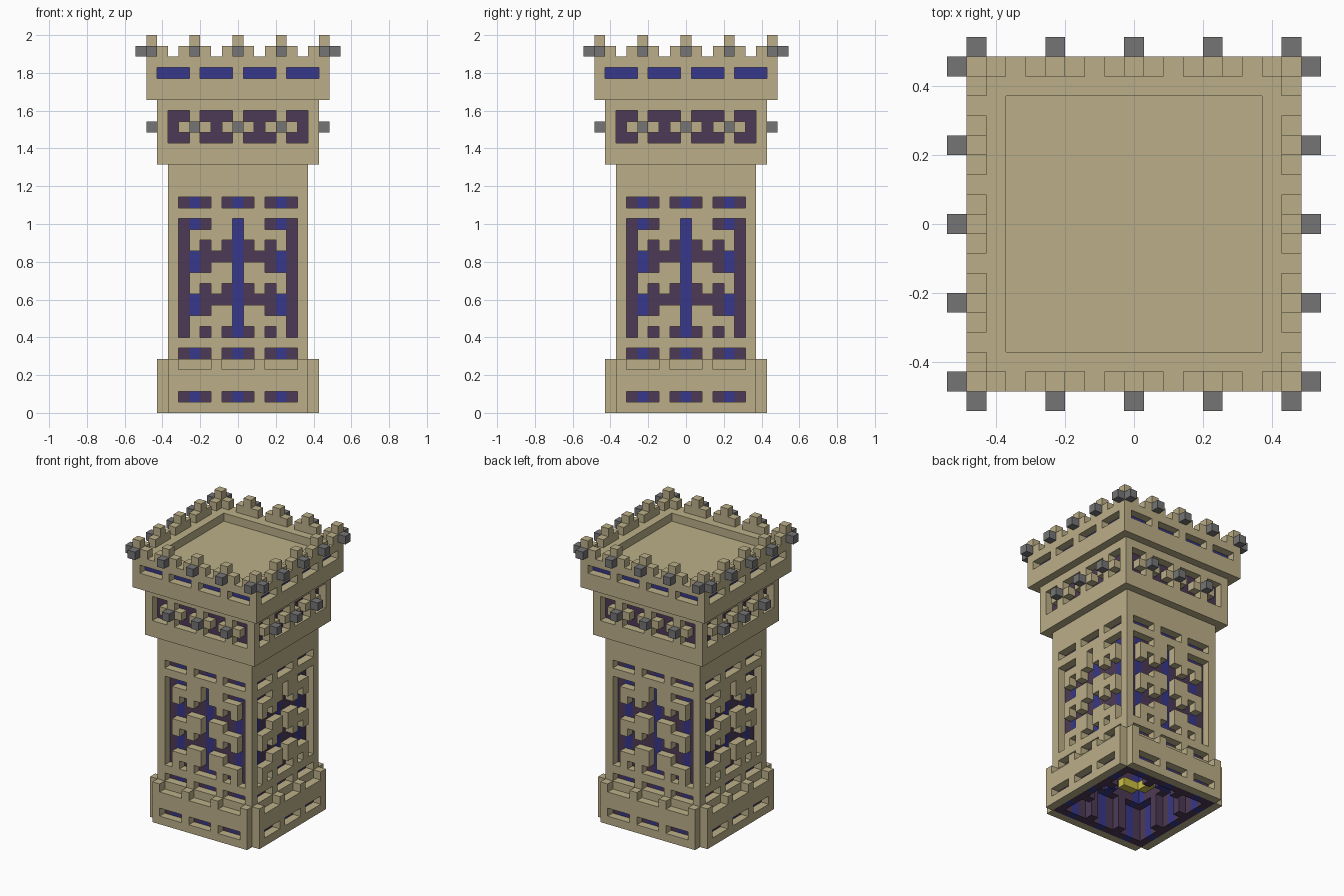
import bpy, bmesh
from math import pi

cube = bpy.data.objects.get("Cube")
if cube:
    bpy.data.objects.remove(cube, do_unlink=True)

U = 2 / 35          # edge of one block
TOP = 35            # height in blocks


def material(name, color):
    m = bpy.data.materials.new(name)
    m.use_nodes = True
    m.diffuse_color = (*color, 1)
    m.node_tree.nodes["Principled BSDF"].inputs["Base Color"].default_value = (*color, 1)
    return m


tan = material("sandstone", (0.50, 0.43, 0.25))
purple = material("dark_purple", (0.073, 0.042, 0.093))
blue = material("deep_blue", (0.038, 0.038, 0.262))
grey = material("grey_stone", (0.178, 0.178, 0.178))
yellow = material("yellow", (0.6, 0.52, 0.06))

# All four sides are alike and mirrored, so each rule uses
# d = blocks out from the axis, c = blocks along the side from its middle, z = row.
SLOTS = {0, 1, 3, 4, 5}
STUDS = {0, 4, 8}
LATTICE = [{0, 5}, {0, 3, 4, 5}, {0, 1, 2, 3, 4, 5}, {0, 1, 3, 5}]


def base_plates(c, d, z):
    return d == 7 and c < 7 and z < 5 and not (z in (1, 4) and c in SLOTS)


def shaft_wall(c, d, z):
    if d != 6 or not 4 <= z < 24:
        return False
    if z in (5, 19):
        return c not in SLOTS
    return not (7 <= z < 18 and c in LATTICE[z % 4])


def lower_gallery(c, d, z):
    if d != 7 or not 23 <= z < 29:
        return False
    if z in (25, 27):
        return c in (0, 4, 7)
    return not (z == 26 and c in (2, 6))


def upper_gallery(c, d, z):
    if d == 8 and 29 <= z < 33:
        return not (z == 31 and c in (1, 2, 3, 5, 6, 7))
    return d == 7 and z in (29, 30, 32)


def battlements(c, d, z):
    return d == 8 and (z == 33 and c not in (2, 6) or z == 34 and c in STUDS)


def roof_floor(c, d, z):
    return d < 7 and z == 31


def studs(c, d, z):
    return c in STUDS and (d == 9 and z == 33 or d == 8 and c < 8 and z == 26)


def blue_strips(c, d, z):
    return c in (0, 4) and (d == 6 and z < 4 or d == 5 and 4 <= z < 24)


def purple_lining(c, d, z):
    if blue_strips(c, d, z):
        return False
    return (d == 6 and (z < 4 or 24 <= z < 29)
            or d == 5 and (4 <= z < 24 or z < 4 and c == 2))


def gallery_lining(c, d, z):
    return d == 7 and z == 31


def inner_lights(c, d, z):
    return d == 4 and c in (2, 3) and z == 5


def inner_beams(c, d, z):
    return d == 4 and c == 0 and z < 24 and z > 3


PARTS = [
    ("base_plates", tan, base_plates), ("shaft_wall", tan, shaft_wall),
    ("lower_gallery", tan, lower_gallery), ("upper_gallery", tan, upper_gallery),
    ("battlements", tan, battlements), ("roof_floor", tan, roof_floor),
    ("studs", grey, studs), ("blue_strips", blue, blue_strips),
    ("purple_lining", purple, purple_lining), ("gallery_lining", blue, gallery_lining),
    ("inner_lights", yellow, inner_lights), ("inner_beams", blue, inner_beams),
]

# Sort the blocks into parts
span = range(-9, 10)
owner = {}
for x in span:
    for y in span:
        c, d = sorted((abs(x), abs(y)))
        for z in range(TOP):
            for name, mat, rule in PARTS:
                if rule(c, d, z):
                    owner[x, y, z] = name
                    break


def build(name, mat):
    """Skin the exposed sides of a part's blocks and merge flat areas."""
    bm = bmesh.new()
    verts = {}

    def corner(p):
        if p not in verts:
            verts[p] = bm.verts.new([v * U for v in p])
        return verts[p]

    for cell in [k for k, n in owner.items() if n == name]:
        for axis in range(3):
            for sign in (-1, 1):
                other = list(cell)
                other[axis] += sign
                if tuple(other) in owner:
                    continue
                quad = []
                for a, b in ((-1, -1), (1, -1), (1, 1), (-1, 1)):
                    p = [cell[0], cell[1], cell[2] + 0.5]
                    p[axis] += sign / 2
                    p[(axis + 1) % 3] += a / 2
                    p[(axis + 2) % 3] += b / 2
                    quad.append(corner(tuple(p)))
                bm.faces.new(quad if sign > 0 else quad[::-1])
    bmesh.ops.dissolve_limit(bm, angle_limit=pi / 180, verts=bm.verts, edges=bm.edges)
    mesh = bpy.data.meshes.new(name)
    bm.to_mesh(mesh)
    bm.free()
    mesh.materials.append(mat)
    bpy.context.collection.objects.link(bpy.data.objects.new(name, mesh))


for name, mat, rule in PARTS:
    build(name, mat)
